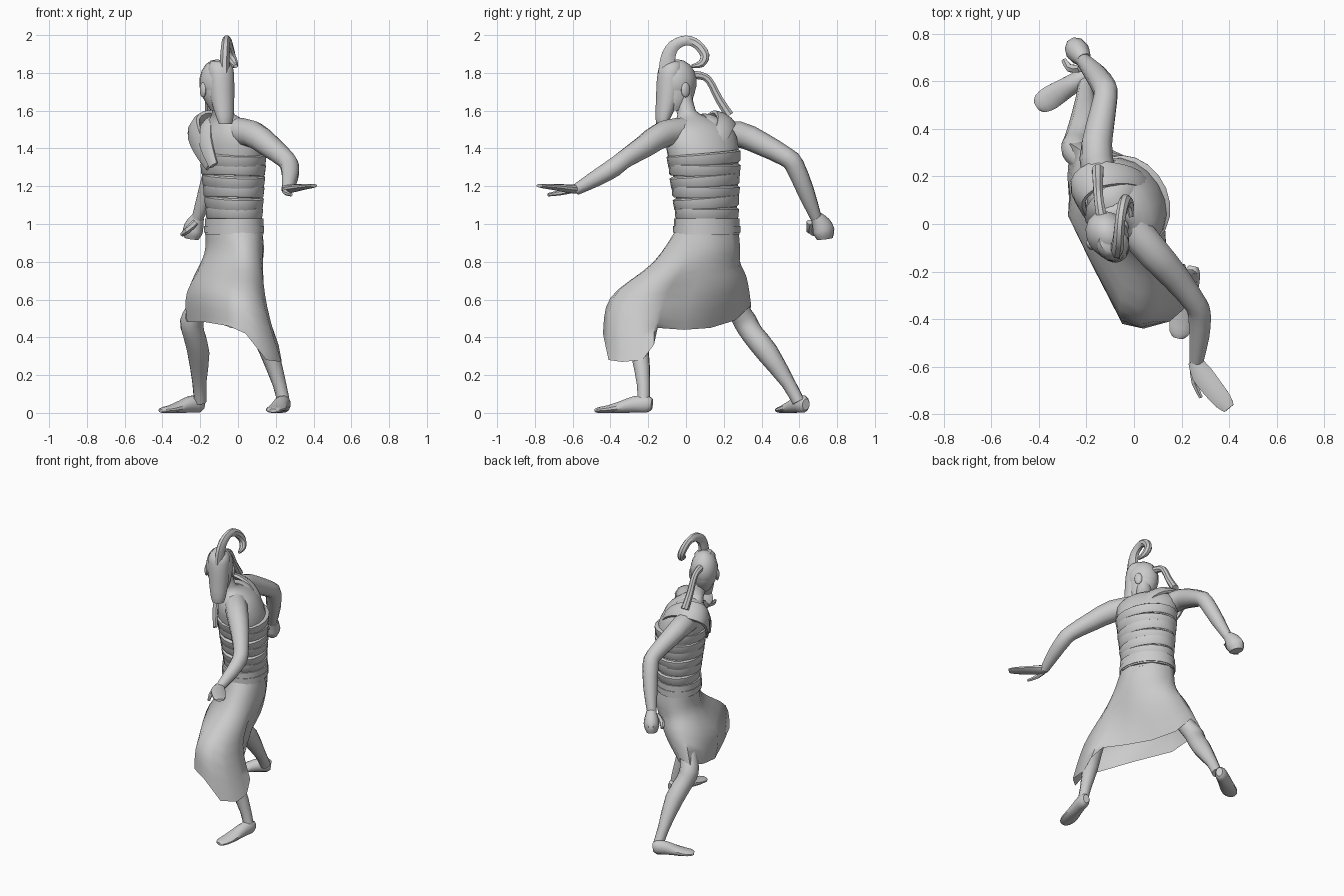
import bpy, bmesh, math
from mathutils import Vector as V, Matrix

Z = V((0, 0, 1))
FWD = V((-0.86, -0.5, 0))      # chest direction
FACE = V((0.5, -0.86, 0))      # head direction


def finish(name, bm, angle=40):
    bmesh.ops.recalc_face_normals(bm, faces=bm.faces)
    me = bpy.data.meshes.new(name)
    bm.to_mesh(me)
    bm.free()
    ob = bpy.data.objects.new(name, me)
    bpy.context.collection.objects.link(ob)
    bpy.ops.object.select_all(action='DESELECT')
    ob.select_set(True)
    bpy.context.view_layer.objects.active = ob
    bpy.ops.object.shade_smooth_by_angle(angle=math.radians(angle))
    return ob


def spline(keys, n):
    """Catmull-Rom through tuples of any length."""
    out = []
    for i in range(len(keys) - 1):
        a, b, c, d = (keys[max(0, min(len(keys) - 1, i + k))] for k in (-1, 0, 1, 2))
        for s in range(n):
            t = s / n
            out.append([0.5 * (2 * q + (r - p) * t + (2 * p - 5 * q + 4 * r - w) * t * t
                               + (3 * q - p - 3 * r + w) * t ** 3) for p, q, r, w in zip(a, b, c, d)])
    return out + [list(keys[-1])]


def tube(name, keys, up=Z, sides=10, n=2, floor=False, axis=None):
    """Loft ellipses through keys (x, y, z, half_width[, half_height])."""
    keys = spline([k if len(k) == 5 else (*k, k[3]) for k in keys], n)
    pts = [V(k[:3]) for k in keys]
    bm = bmesh.new()
    rings = []
    for i, k in enumerate(keys):
        t = axis or (pts[min(i + 1, len(pts) - 1)] - pts[max(i - 1, 0)]).normalized()
        u = up(pts[i]) if callable(up) else up
        side = t.cross(u).normalized()
        u = side.cross(t).normalized()
        ring = []
        for j in range(sides):
            a = math.tau * (j + 0.5) / sides
            p = pts[i] + side * k[3] * math.cos(a) + u * k[4] * math.sin(a)
            if floor:
                p.z = max(p.z, 0)
            ring.append(bm.verts.new(p))
        rings.append(ring)
    for r, s in zip(rings, rings[1:]):
        for j in range(sides):
            m = (j + 1) % sides
            bm.faces.new((r[j], r[m], s[m], s[j]))
    bm.faces.new(rings[0])
    bm.faces.new(rings[-1])
    return finish(name, bm)


def ball(name, c, size, face=FACE):
    bm = bmesh.new()
    bmesh.ops.create_uvsphere(bm, u_segments=14, v_segments=9, radius=1)
    rot = Matrix((face.cross(Z).normalized(), face.normalized(), Z)).transposed().to_4x4()
    bm.transform(Matrix.Translation(c) @ rot @ Matrix.Diagonal((*size, 1)))
    return finish(name, bm)


# torso and neck
tube("torso", [(-.02, .11, .93, .17, .135), (-.02, .11, 1.1, .168, .135), (-.025, .105, 1.25, .182, .145),
               (-.03, .09, 1.37, .2, .155), (-.045, .08, 1.46, .205, .14), (-.055, .07, 1.52, .17, .11),
               (-.07, .035, 1.565, .085, .075), (-.085, .0, 1.6, .05, .055), (-.1, -.02, 1.7, .05, .055)],
     up=FWD, sides=18, axis=Z)

# belt and tilted chest wraps
tube("belt", [(-.02, .11, .945, .182, .147), (-.02, .11, 1.03, .182, .147)], FWD, 20, 1, axis=Z)
tube("belt_tie", [(-.02, .11, .955, .186, .151), (-.02, .11, .99, .186, .151)], FWD, 20, 1, axis=Z)
for i in range(6):
    a = .172 + .0052 * i
    tilt = V((.03, .05 * (-1) ** i - .03, 1)).normalized()
    c = V((-.02 - .0015 * i, .11 - .003 * i, 1.055 + .058 * i))
    tube(f"chest_wrap_{i}", [(*(c + tilt * h), a + g, a - .034 + g)
         for h, g in ((-.032, -.006), (-.024, .002), (.026, .007), (.034, -.004))], FWD, 20, 1, axis=tilt)


# shoulder sash strips
def out(p):
    return p - V((-.04, .12, 1.38))


tube("shoulder_sash", [(-.15, -.02, 1.31, .04, .012), (-.21, .06, 1.42, .06, .018), (-.235, .14, 1.52, .07, .022),
                       (-.17, .2, 1.56, .07, .022), (-.07, .21, 1.54, .055, .02),
                       (.02, .19, 1.48, .045, .015), (.085, .14, 1.38, .04, .012)], out, 8, 3)
tube("collar_sash", [(-.13, -.07, 1.31, .03, .012), (-.17, -.01, 1.43, .045, .014), (-.165, .05, 1.53, .045, .014),
                     (-.11, .11, 1.57, .045, .014), (-.03, .15, 1.54, .045, .014),
                     (.05, .14, 1.46, .035, .012)], out, 8, 3)

# left arm reaching forward, with open hand
tube("left_arm", [(-.02, .0, 1.49, .075), (.08, -.12, 1.475, .072), (.17, -.22, 1.41, .062), (.255, -.33, 1.34, .05),
                  (.275, -.38, 1.3, .05), (.275, -.47, 1.245, .044), (.262, -.585, 1.18, .029)])
tube("left_hand", [(.255, -.575, 1.185, .03, .025), (.285, -.63, 1.188, .047, .022), (.33, -.69, 1.195, .046, .017),
                   (.375, -.745, 1.2, .04, .013), (.4, -.775, 1.203, .026, .009)])
tube("left_thumb", [(.25, -.61, 1.18, .018), (.255, -.67, 1.165, .014), (.282, -.73, 1.155, .009)], sides=6)

# right arm trailing behind, with fist
tube("right_arm", [(-.13, .15, 1.47, .075), (-.16, .28, 1.475, .07), (-.145, .4, 1.425, .062), (-.12, .53, 1.355, .052),
                   (-.125, .575, 1.31, .052), (-.165, .635, 1.17, .046), (-.215, .69, 1.03, .03)], FWD)
tube("right_fist", [(-.21, .69, 1.04, .032), (-.228, .715, 1.0, .052, .046), (-.24, .73, .96, .06, .05),
                    (-.245, .735, .922, .045, .035)], FWD)
tube("right_thumb", [(-.225, .655, 1.01, .018), (-.27, .655, .965, .018), (-.295, .69, .945, .012)], sides=6)

# legs and feet
tube("left_leg", [(.045, -.28, .64, .045), (.07, -.295, .56, .052), (.105, -.285, .46, .052),
                  (.165, -.245, .32, .05), (.22, -.225, .15, .036), (.24, -.225, .06, .034)], FWD)
tube("right_leg", [(-.17, .23, .64, .055), (-.22, .28, .54, .058), (-.245, .315, .48, .063), (-.235, .35, .42, .06),
                   (-.21, .43, .32, .06), (-.205, .54, .16, .038), (-.2, .595, .06, .034)], FWD)


def foot(name, heel, toe):
    h, d = V(heel), V(toe) - V(heel)
    rows = ((0, .045, .022, .03), (.1, .047, .037, .047), (.3, .045, .042, .045), (.5, .033, .046, .035),
            (.75, .02, .052, .022), (.93, .015, .042, .016), (1, .012, .02, .01))
    tube(name, [(*(h + d * f + V((0, 0, z))), w, k) for f, z, w, k in rows], floor=True, sides=12)


foot("left_foot", (.25, -.18, 0), (.185, -.48, 0))
foot("right_foot", (-.185, .635, 0), (-.41, .495, 0))

# skirt: (thigh pull, knee ring point, hem point) around the body
drape = [(.25, (-.06, -.36, .64), (-.05, -.42, .46)), (.33, (.02, -.4, .61), (.04, -.44, .42)),
         (.36, (.08, -.39, .6), (.15, -.41, .28)), (.36, (.14, -.33, .56), (.23, -.34, .27)),
         (.34, (.155, -.24, .56), (.23, -.23, .28)), (.25, (.145, -.15, .58), (.215, -.17, .36)),
         (.15, (.12, -.10, .63), (.14, -.15, .45)), (0, (.1, .04, .66), (.06, -.01, .44)),
         (0, (.065, .165, .67), (-.04, .13, .45)), (0, (-.01, .27, .7), (-.13, .26, .49)),
         (0, (-.11, .32, .72), (-.19, .345, .57)), (0, (-.2, .29, .72), (-.27, .34, .54)),
         (0, (-.25, .16, .68), (-.28, .2, .5)), (0, (-.27, .03, .64), (-.27, .06, .48)),
         (.1, (-.18, -.14, .65), (-.17, -.18, .48))]
bm = bmesh.new()
cols = []
for i, (pull, knee, hem) in enumerate(drape):
    ang = math.degrees(math.atan2(knee[1] - .11, knee[0] + .02))
    if ang < -96:
        ang += 360
    th = math.radians(.65 * ang + .35 * (-95 + 24 * i)) - math.atan2(-.86, .5)
    e = V((.5, -.86, 0)) * .178 * math.cos(th) - FWD * .143 * math.sin(th)
    top = V((-.02, .11, .96)) + e
    mid = (V((-.02, .11, .84)) + e * 1.05).lerp(V(knee), pull) + V((0, 0, .09 * pull))
    cols.append([bm.verts.new(p) for p in spline([tuple(top), tuple(mid), knee, hem], 4)])
for c, d in zip(cols, cols[1:] + cols[:1]):
    for r in range(len(c) - 1):
        bm.faces.new((c[r], d[r], d[r + 1], c[r + 1]))
finish("skirt", bm, 60)

# head, mask, ears
ball("head", V((-.112, -.045, 1.75)), (.089, .106, .122))
tube("jaw", [(-.095, -.06, 1.6, .045, .06), (-.1, -.055, 1.64, .065, .082), (-.112, -.045, 1.7, .082, .097),
             (-.112, -.045, 1.78, .083, .1)], FACE, 14, axis=Z)
tube("face_mask", [(-.066, -.128, 1.53, .038, .026), (-.07, -.12, 1.57, .05, .04), (-.082, -.098, 1.66, .064, .06),
                   (-.088, -.088, 1.76, .07, .066), (-.092, -.08, 1.83, .068, .062), (-.1, -.07, 1.86, .045, .045)],
     FACE, 14, axis=Z)
for s, label in ((1, "left"), (-1, "right")):
    ball(f"{label}_ear", V((-.112, -.045, 1.71)) + V((.86, .5, 0)) * .085 * s, (.014, .026, .04))

# curled crest and braid
tube("curled_crest", [(-.072, -.1, 1.8, .05, .028), (-.07, -.095, 1.88, .042, .027), (-.065, -.065, 1.942, .034, .025),
                      (-.06, 0, 1.972, .028, .023), (-.05, .06, 1.95, .027, .023), (-.036, .1, 1.893, .026, .024),
                      (-.02, .08, 1.848, .021), (-.012, .03, 1.835, .01)], V((1, 0, 0)), 8, 3)
tube("braid", [(-.13, .0, 1.79, .026), (-.145, .08, 1.785, .022), (-.15, .125, 1.755, .021), (-.152, .175, 1.66, .023),
               (-.152, .23, 1.575, .026)], V((1, 0, 0)), 8, 3)
